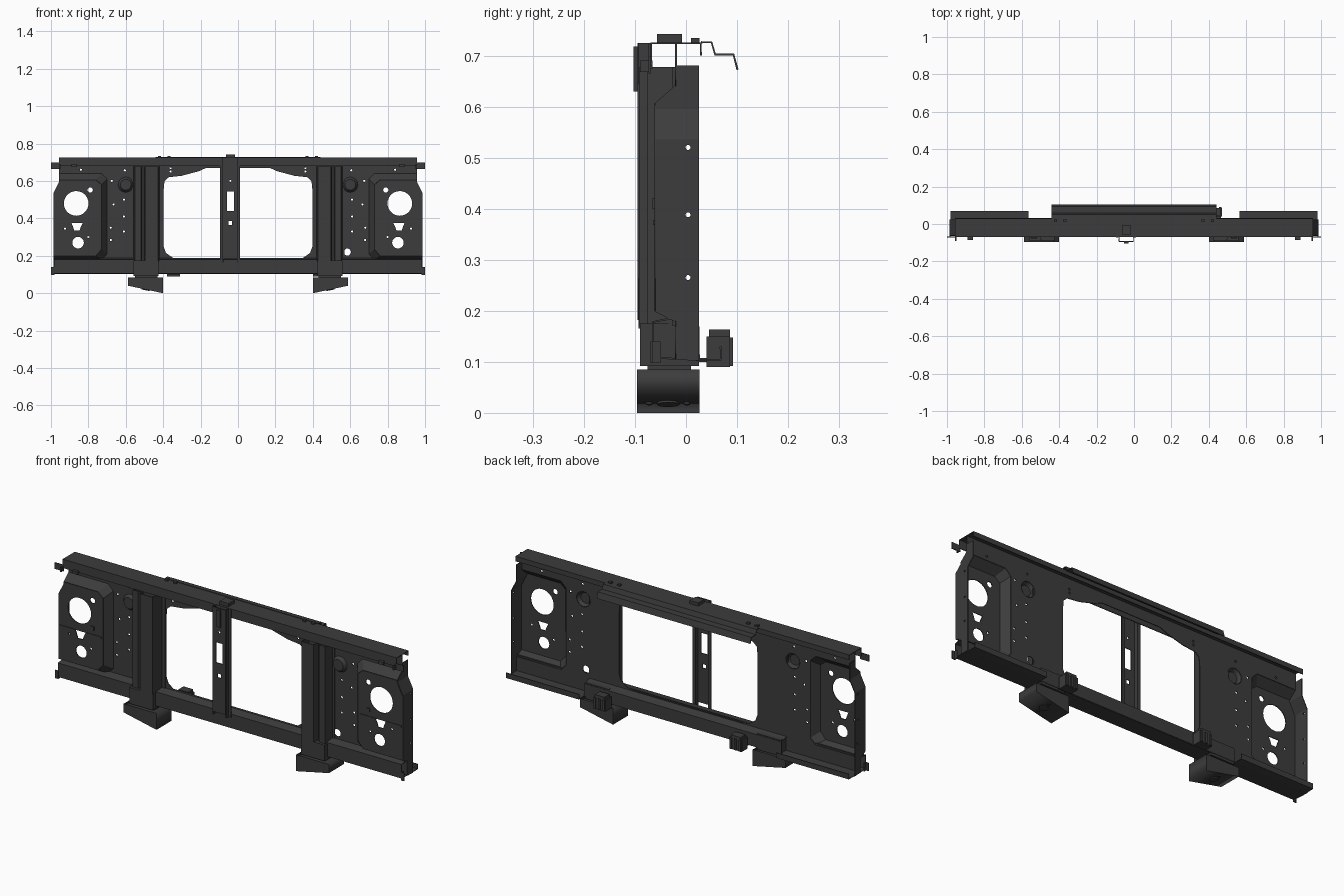
import bpy, bmesh, math
from mathutils import Matrix

if "Cube" in bpy.data.objects:
    bpy.data.objects.remove(bpy.data.objects["Cube"])

mat = bpy.data.materials.new("dark_steel")
mat.diffuse_color = (0.045, 0.045, 0.045, 1)
mat.use_nodes = True
mat.node_tree.nodes["Principled BSDF"].inputs["Base Color"].default_value = mat.diffuse_color


def finish(name, mesh, mirror=False, thick=0):
    ob = bpy.data.objects.new(name, mesh)
    bpy.context.collection.objects.link(ob)
    mesh.materials.clear()
    mesh.materials.append(mat)
    if thick:
        m = ob.modifiers.new("sheet", 'SOLIDIFY')
        m.thickness, m.offset = thick, 0
    if mirror:
        ob.modifiers.new("mirror", 'MIRROR').use_mirror_merge = False
    return ob


def from_bm(name, bm, mirror=False, thick=0):
    bmesh.ops.recalc_face_normals(bm, faces=bm.faces)
    me = bpy.data.meshes.new(name)
    bm.to_mesh(me)
    bm.free()
    return finish(name, me, mirror, thick)


def loft(name, row_a, row_b, mirror=False, closed=False, cap=False, thick=0.004):
    """Sheet between two rows of points."""
    bm = bmesh.new()
    a = [bm.verts.new(p) for p in row_a]
    b = [bm.verts.new(p) for p in row_b]
    n = len(a)
    for i in range(n if closed else n - 1):
        j = (i + 1) % n
        bm.faces.new((a[i], a[j], b[j], b[i]))
    if cap:
        bm.faces.new(b)
    return from_bm(name, bm, mirror, thick)


def rail(name, yz, x0, x1, mirror=False, closed=False):
    return loft(name, [(x0, y, z) for y, z in yz], [(x1, y, z) for y, z in yz], mirror, closed)


def post(name, xy, z0, z1, mirror=False):
    return loft(name, [(x, y, z0) for x, y in xy], [(x, y, z1) for x, y in xy], mirror)


def boxes(name, specs, mirror=False):
    """Boxes given as (x0, x1, y0, y1, z0, z1)."""
    bm = bmesh.new()
    for x0, x1, y0, y1, z0, z1 in specs:
        m = Matrix.Translation(((x0 + x1) / 2, (y0 + y1) / 2, (z0 + z1) / 2))
        bmesh.ops.create_cube(bm, size=1, matrix=m @ Matrix.Diagonal((x1 - x0, y1 - y0, z1 - z0, 1)))
    return from_bm(name, bm, mirror)


def circle(x, z, r, n=20):
    return [(x + r * math.cos(2 * math.pi * i / n), z + r * math.sin(2 * math.pi * i / n)) for i in range(n)]


def rect(x0, x1, z0, z1):
    return [(x0, z0), (x1, z0), (x1, z1), (x0, z1)]


def plate(name, outline, holes=(), y=0.0, t=0.004, mirror=False):
    """Upright plate in the xz plane with cut-outs, made from a filled curve."""
    cu = bpy.data.curves.new(name, 'CURVE')
    cu.dimensions, cu.fill_mode, cu.extrude = '2D', 'BOTH', t / 2
    for loop in [outline, *holes]:
        sp = cu.splines.new('POLY')
        sp.points.add(len(loop) - 1)
        for p, (x, z) in zip(sp.points, loop):
            p.co = (x, z, 0, 1)
        sp.use_cyclic_u = True
    tmp = bpy.data.objects.new("tmp", cu)
    bpy.context.collection.objects.link(tmp)
    dg = bpy.context.evaluated_depsgraph_get()
    me = bpy.data.meshes.new_from_object(tmp.evaluated_get(dg))
    bpy.data.objects.remove(tmp)
    me.transform(Matrix.Translation((0, y, 0)) @ Matrix.Rotation(math.pi / 2, 4, 'X'))
    return finish(name, me, mirror)


def both(half):
    return half + [(-x, z) for x, z in reversed(half)]


# main panel with radiator opening, notched for the lamp pockets
base = [(0.955, 0.64), (0.73, 0.64), (0.70, 0.61), (0.70, 0.21), (0.73, 0.18), (0.985, 0.18)]
front = [(0.955, 0.605), (0.76, 0.605), (0.73, 0.58), (0.73, 0.235), (0.76, 0.20), (0.985, 0.20)]
opening = both([(0.04, 0.67), (0.17, 0.67), (0.21, 0.652), (0.30, 0.628), (0.37, 0.62), (0.393, 0.60),
                (0.398, 0.55), (0.398, 0.25), (0.385, 0.215), (0.35, 0.19), (0.31, 0.182)])
holes = [opening, circle(0.585, 0.22, 0.019)]
for s in (-1, 1):
    holes.append(circle(s * 0.6, 0.58, 0.04))
    holes += [circle(s * x, z, 0.006, 8) for x, z in
              [(0.605, 0.657), (0.675, 0.60), (0.61, 0.50), (0.665, 0.475), (0.61, 0.41), (0.68, 0.35),
               (0.68, 0.285), (0.61, 0.33), (0.84, 0.66), (0.36, 0.65), (0.36, 0.67)]]
plate("main_panel", both([(0.955, 0.725)] + base + [(0.985, 0.105)]), holes, y=-0.02)

# pressed lamp pockets
loft("pocket_slopes", [(x, -0.02, z) for x, z in base], [(x, -0.06, z) for x, z in front], mirror=True)
plate("pocket_faces", front + [(0.985, 0.535), (0.955, 0.595)],
      [circle(0.865, 0.48, 0.066, 28), circle(0.79, 0.552, 0.014), circle(0.855, 0.27, 0.031),
       [(0.83, 0.375), (0.89, 0.375), (0.882, 0.355), (0.875, 0.335), (0.847, 0.335), (0.84, 0.355)],
       circle(0.925, 0.345, 0.006, 8), circle(0.80, 0.30, 0.006, 8)], y=-0.06, mirror=True)
boxes("pocket_details", [(0.74, 0.83, -0.065, -0.058, 0.368, 0.378), (0.89, 0.98, -0.065, -0.058, 0.368, 0.378),
                         (0.78, 0.80, -0.067, -0.058, 0.40, 0.42)], mirror=True)
loft("round_dimples", [(x, -0.02, z) for x, z in circle(0.6, 0.58, 0.04)],
     [(x, -0.036, z) for x, z in circle(0.6, 0.58, 0.028)], mirror=True, closed=True, cap=True)

# outer side walls with drilled holes
edge = [(0.955, -0.02, 0.68), (0.955, -0.02, 0.64), (0.955, -0.06, 0.605), (0.955, -0.06, 0.595),
        (0.985, -0.06, 0.535), (0.985, -0.06, 0.20), (0.985, -0.02, 0.18), (0.985, -0.02, 0.105)]
walls = loft("side_walls", edge, [(x, 0.025, z) for x, y, z in edge], mirror=True)
bm = bmesh.new()
for z in (0.265, 0.388, 0.52):
    bmesh.ops.create_cone(bm, cap_ends=True, segments=10, radius1=0.005, radius2=0.005, depth=2.2,
                          matrix=Matrix.Translation((0, 0.004, z)) @ Matrix.Rotation(math.pi / 2, 4, 'Y'))
cutter = from_bm("wall_hole_cutter", bm)
cutter.hide_render = True
cutter.display_type = 'WIRE'
cut = walls.modifiers.new("holes", 'BOOLEAN')
cut.operation, cut.object = 'DIFFERENCE', cutter

# top rail and stepped rear lip
rail("top_rail", [(-0.068, 0.68), (-0.068, 0.724), (0.029, 0.724), (0.029, 0.70)], -0.957, 0.957)
rail("rear_lip", [(0.029, 0.726), (0.05, 0.726), (0.057, 0.702), (0.093, 0.702), (0.101, 0.672)], -0.44, 0.44)
boxes("top_nuts", [(x - 0.008, x + 0.008, 0.01, 0.026, 0.725, 0.734) for x in (-0.42, -0.37, 0.37, 0.42)])
boxes("top_catch", [(-0.065, -0.015, -0.057, -0.008, 0.725, 0.742)])
boxes("top_bosses", [(0.862, 0.89, -0.085, -0.066, 0.675, 0.69)], mirror=True)

# bottom rail, rear beam and outer ledges
rail("bottom_rail", [(-0.02, 0.187), (-0.065, 0.178), (-0.065, 0.108), (0.025, 0.104)], -0.985, 0.985)
rail("rear_beam", [(-0.018, 0.178), (0.025, 0.168), (0.025, 0.104)], -0.565, 0.565)
rail("outer_ledges", [(0.02, 0.104), (0.068, 0.104), (0.068, 0.13)], 0.565, 0.982, mirror=True)

# corner mounting tabs
boxes("corner_tabs", [(0.95, 1.0, -0.073, -0.069, 0.665, 0.698), (0.95, 0.956, -0.09, -0.069, 0.668, 0.69),
                      (0.982, 1.0, -0.07, -0.066, 0.098, 0.14), (0.982, 0.986, -0.07, -0.05, 0.098, 0.14)],
      mirror=True)

# stepped pillars, their base brackets and feet
post("pillars", [(0.40, -0.024), (0.42, -0.024), (0.428, -0.09), (0.495, -0.09), (0.502, -0.06), (0.515, -0.06),
                 (0.52, -0.075), (0.55, -0.075), (0.557, -0.024), (0.57, -0.024)], 0.17, 0.678, mirror=True)
boxes("pillar_bases", [(0.425, 0.56, -0.09, 0.025, 0.092, 0.175), (0.43, 0.55, -0.075, 0.01, 0.08, 0.095)],
      mirror=True)
plate("feet", [(0.40, 0.085), (0.40, 0.0), (0.588, 0.04), (0.588, 0.085)], y=-0.035, t=0.122, mirror=True)
bm = bmesh.new()
for y, r in ((-0.035, 0.022), (-0.072, 0.006), (0.002, 0.006)):
    bmesh.ops.create_cone(bm, cap_ends=True, segments=16, radius1=r, radius2=r, depth=0.008,
                          matrix=Matrix.Translation((0.495, y, 0.02)) @ Matrix.Rotation(-0.21, 4, 'Y'))
from_bm("foot_bolts", bm, mirror=True)

# centre post: slotted face with folded sides
plate("post_face", rect(-0.08, -0.004, 0.182, 0.725),
      [rect(-0.06, -0.022, 0.44, 0.545), rect(-0.05, -0.032, 0.365, 0.385), circle(-0.041, 0.60, 0.006, 8)], y=-0.093)
for s, x0, x1 in (("left", -0.08, -0.095), ("right", -0.004, 0.011)):
    post("post_side_" + s, [(x0, -0.093), (x0, -0.071), (x1, -0.071)], 0.165, 0.725)
boxes("post_hook", [(-0.053, -0.03, -0.103, -0.094, 0.63, 0.718)])

# ribbed rear mounts on short arms
for s, x in (("left", -0.345), ("right", 0.435)):
    boxes("rear_mount_" + s, [(x - 0.035, x + 0.035, 0.04, 0.086, 0.09, 0.15),
                              (x - 0.028, x + 0.028, 0.045, 0.086, 0.15, 0.163),
                              (x - 0.03, x + 0.03, 0.02, 0.045, 0.10, 0.108)]
          + [(x + d - 0.006, x + d + 0.006, 0.084, 0.092, 0.092, 0.148) for d in (-0.026, 0, 0.026)])
